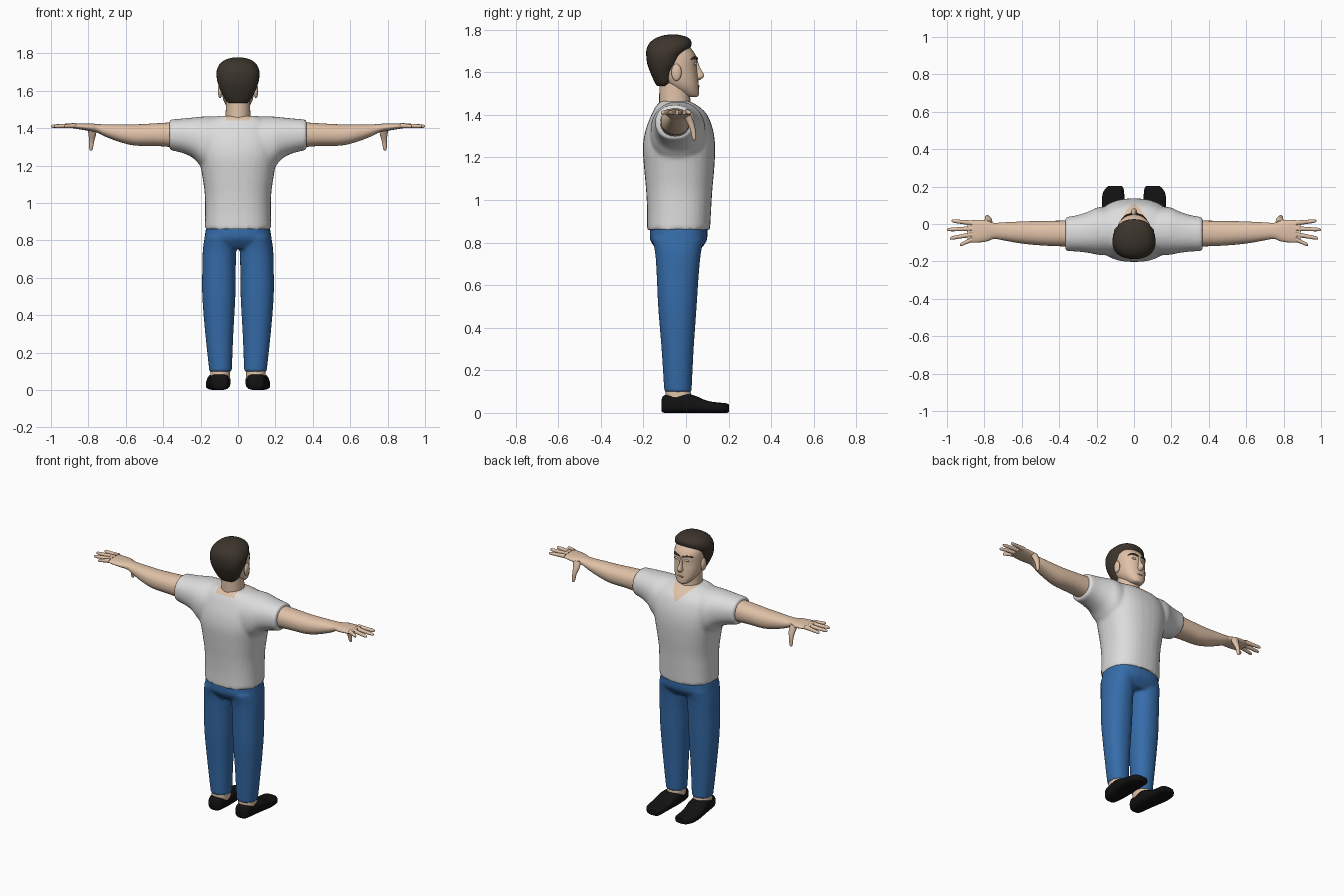
import bpy, bmesh, math
from mathutils import Matrix, Vector

cube = bpy.data.objects.get("Cube")
if cube:
    bpy.data.objects.remove(cube)


def material(name, rgb):
    m = bpy.data.materials.new(name)
    m.use_nodes = True
    m.diffuse_color = (*rgb, 1)
    m.node_tree.nodes["Principled BSDF"].inputs["Base Color"].default_value = (*rgb, 1)
    return m


SKIN = material("skin", (0.75, 0.54, 0.39))
LIP = material("lip", (0.5, 0.31, 0.22))
HAIR = material("dark_hair", (0.046, 0.036, 0.026))
SHIRT = material("light_grey_cloth", (0.72, 0.72, 0.72))
DENIM = material("blue_denim", (0.036, 0.15, 0.4))
SHOE = material("black_leather", (0.006, 0.006, 0.006))


def spline(rings, steps):
    """Smooth rings in between the given ones."""
    out = []
    for i in range(len(rings) - 1):
        quad = [rings[max(i - 1, 0)], rings[i], rings[i + 1], rings[min(i + 2, len(rings) - 1)]]
        for s in range(steps):
            t = s / steps
            out.append([b + t / 2 * (c - a + t * (2*a - 5*b + 4*c - d + t * (3*(b - c) + d - a)))
                        for a, b, c, d in zip(*quad)])
    return out + [rings[-1]]


def add_loft(bm, axis, rings, power=2.2, sign=1, sides=32, steps=4):
    """Rings are (along, a low, a high, b low, b high) with a, b the other axes in order."""
    loops = []
    for t, a0, a1, b0, b1 in spline(rings, steps):
        loop = []
        for k in range(sides):
            c, s = math.cos(2 * math.pi * k / sides), math.sin(2 * math.pi * k / sides)
            a = (a0 + a1) / 2 + (a1 - a0) / 2 * math.copysign(abs(c) ** (2 / power), c)
            b = (b0 + b1) / 2 + (b1 - b0) / 2 * math.copysign(abs(s) ** (2 / power), s)
            p = {"x": (t, a, b), "y": (a, t, b), "z": (a, b, t)}[axis]
            loop.append(bm.verts.new((p[0] * sign, p[1], p[2])))
        loops.append(loop)
    for lo, hi in zip(loops, loops[1:]):
        for k in range(sides):
            j = (k + 1) % sides
            bm.faces.new((lo[k], lo[j], hi[j], hi[k]))
    bm.faces.new(loops[0])
    bm.faces.new(loops[-1])


def finish(bm, name, mat, voxel=0, angle=50):
    bmesh.ops.recalc_face_normals(bm, faces=bm.faces)
    mesh = bpy.data.meshes.new(name)
    bm.to_mesh(mesh)
    bm.free()
    mesh.materials.append(mat)
    ob = bpy.data.objects.new(name, mesh)
    bpy.context.collection.objects.link(ob)
    for other in bpy.context.selected_objects:
        other.select_set(False)
    bpy.context.view_layer.objects.active = ob
    ob.select_set(True)
    if voxel:
        fuse = ob.modifiers.new("fuse", "REMESH")
        fuse.mode = "VOXEL"
        fuse.voxel_size = voxel
        soften = ob.modifiers.new("soften", "SMOOTH")
        soften.iterations = 5
        for m in ("fuse", "soften"):
            bpy.ops.object.modifier_apply(modifier=m)
    bpy.ops.object.shade_smooth_by_angle(angle=math.radians(angle))
    return ob


def body_part(name, mat, parts, voxel=0):
    """Parts are (axis, rings, power, both sides)."""
    bm = bmesh.new()
    for axis, rings, power, both in parts:
        for sign in ((1, -1) if both else (1,)):
            add_loft(bm, axis, rings, power, sign)
    return finish(bm, name, mat, voxel)


def blob(name, mat, centre, radii, both=True):
    bm = bmesh.new()
    for sign in ((1, -1) if both else (1,)):
        place = Matrix.Translation((centre[0] * sign, *centre[1:])) @ Matrix.Diagonal((*radii, 1))
        bmesh.ops.create_uvsphere(bm, u_segments=20, v_segments=12, radius=1, matrix=place)
    return finish(bm, name, mat)


# Shirt: torso and sleeves fused
torso = [(.86, -.178, .178, -.184, .113), (.95, -.176, .176, -.183, .118),
         (1.05, -.178, .178, -.188, .124), (1.15, -.192, .192, -.197, .133),
         (1.25, -.21, .21, -.203, .137), (1.33, -.215, .215, -.19, .127),
         (1.4, -.2, .2, -.163, .1), (1.44, -.165, .165, -.142, .06),
         (1.466, -.1, .1, -.118, .015)]
sleeve = [(.1, -.17, .09, 1.14, 1.463), (.19, -.165, .09, 1.19, 1.462),
          (.24, -.155, .068, 1.24, 1.457), (.3, -.148, .048, 1.268, 1.451),
          (.367, -.144, .037, 1.283, 1.446)]
shirt = body_part("shirt", SHIRT, [("z", torso, 2.4, False), ("x", sleeve, 2.2, True)], .01)

# Neck opening: a V cut in front, a shallow scoop behind
shirt.data.materials.append(SKIN)
V_TIP, V_SLOPE, SCOOP = 1.385, 1.1, 1.44
bm = bmesh.new()
bm.from_mesh(shirt.data)
for point, normal in ((V_TIP, (V_SLOPE, 0, -1)), (V_TIP, (-V_SLOPE, 0, -1)), (SCOOP, (0, 0, 1))):
    bmesh.ops.bisect_plane(bm, geom=bm.verts[:] + bm.edges[:] + bm.faces[:],
                           plane_co=(0, 0, point), plane_no=Vector(normal).normalized())
for f in bm.faces:
    x, y, z = f.calc_center_median()
    front = y > -.04 and z - V_TIP > V_SLOPE * abs(x)
    behind = y <= -.04 and z > SCOOP and abs(x) < .068
    f.material_index = int(front or behind)
bm.to_mesh(shirt.data)
bm.free()

# Jeans: hips and legs fused
hips = [(.755, -.13, .13, -.125, .055), (.785, -.177, .177, -.152, .082),
        (.82, -.178, .178, -.17, .1), (.885, -.168, .168, -.168, .1)]
leg = [(.097, .033, .153, -.102, .026), (.3, .025, .175, -.115, .036),
       (.5, .014, .191, -.131, .05), (.65, .012, .191, -.138, .06),
       (.75, .009, .188, -.145, .07), (.82, .005, .178, -.16, .085)]
body_part("jeans", DENIM, [("z", hips, 2.5, False), ("z", leg, 2.2, True)], .008)

# Ankles and shoes
ankle = [(.04, .045, .148, -.095, .028), (.085, .042, .148, -.096, .024), (.12, .042, .146, -.094, .018)]
body_part("ankles", SKIN, [("z", ankle, 2.2, True)])
shoe = [(-.116, .07, .125, .008, .06), (-.1, .053, .142, 0, .083), (-.03, .042, .156, 0, .09),
        (.03, .041, .166, 0, .085), (.1, .049, .172, 0, .057), (.16, .052, .168, 0, .048),
        (.19, .056, .152, 0, .045), (.203, .066, .136, .004, .038)]
body_part("shoes", SHOE, [("y", shoe, 3, True)])

# Arms, palms, fingers and thumbs
arm = [(.3, -.125, .02, 1.29, 1.435), (.37, -.12, .018, 1.3, 1.43), (.45, -.117, .017, 1.305, 1.425),
       (.55, -.11, .015, 1.307, 1.42), (.63, -.1, .012, 1.325, 1.42), (.71, -.085, .008, 1.355, 1.42),
       (.75, -.08, .006, 1.375, 1.422), (.79, -.094, .02, 1.384, 1.425),
       (.85, -.1, .021, 1.394, 1.425), (.89, -.094, .016, 1.401, 1.424)]
hand_parts = [("x", arm, 2.2, True)]
for y0, x1, y1 in ((.005, .975, .017), (-.025, 1, -.03), (-.055, .985, -.077), (-.082, .93, -.112)):
    finger = []
    for t, r in ((0, .014), (.5, .011), (.9, .009), (1, .003)):
        x, y, z = .865 + t * (x1 - .865), y0 + t * (y1 - y0), 1.414 - .004 * t
        finger.append((x, y - r, y + r, z - r, z + r))
    hand_parts.append(("x", finger, 2, True))
thumb = [(1.28, .783, .789, .036, .042), (1.29, .776, .795, .029, .047), (1.33, .769, .796, .02, .045),
         (1.37, .758, .8, .0, .036), (1.41, .76, .81, -.02, .02)]
hand_parts.append(("z", thumb, 2, True))
body_part("arms_and_hands", SKIN, hand_parts)

# Neck and head
neck = [(1.37, -.07, .07, -.125, .035), (1.45, -.067, .067, -.126, .022), (1.57, -.063, .063, -.125, .015)]
body_part("neck", SKIN, [("z", neck, 2, False)])
head = [(1.484, -.022, .022, .01, .05), (1.495, -.042, .042, -.02, .06), (1.53, -.069, .069, -.08, .06),
        (1.57, -.083, .083, -.12, .057), (1.62, -.09, .09, -.14, .051), (1.66, -.091, .091, -.14, .051),
        (1.69, -.09, .09, -.14, .04), (1.72, -.082, .082, -.13, .018), (1.745, -.06, .06, -.11, -.01)]
nose = [(1.563, -.01, .01, .035, .065), (1.578, -.017, .017, .035, .082), (1.592, -.014, .014, .035, .083),
        (1.62, -.009, .009, .032, .067), (1.66, -.008, .008, .03, .053)]
body_part("head", SKIN, [("z", head, 2.2, False), ("z", nose, 2, False)])
blob("ears", SKIN, (.096, -.045, 1.6), (.012, .024, .04))
blob("eyelids", SKIN, (.035, .044, 1.64), (.015, .008, .007))
blob("lips", LIP, (0, .055, 1.535), (.022, .009, .006), False)

# Hair and eyebrows
hair = [(1.535, -.05, .05, -.135, -.08), (1.555, -.07, .07, -.148, -.06), (1.6, -.093, .093, -.168, -.052),
        (1.64, -.108, .108, -.182, -.028), (1.68, -.115, .115, -.187, -.008),
        (1.71, -.113, .113, -.185, .018), (1.74, -.1, .1, -.17, .026), (1.763, -.073, .073, -.138, .01),
        (1.775, -.038, .038, -.1, -.025), (1.778, -.008, .008, -.066, -.05)]
body_part("hair", HAIR, [("z", hair, 2.3, False)])
brow = [(.012, .047, .056, 1.659, 1.667), (.035, .044, .053, 1.662, 1.674),
        (.055, .032, .041, 1.663, 1.673), (.07, .014, .023, 1.657, 1.662)]
body_part("eyebrows", HAIR, [("x", brow, 2, True)])
